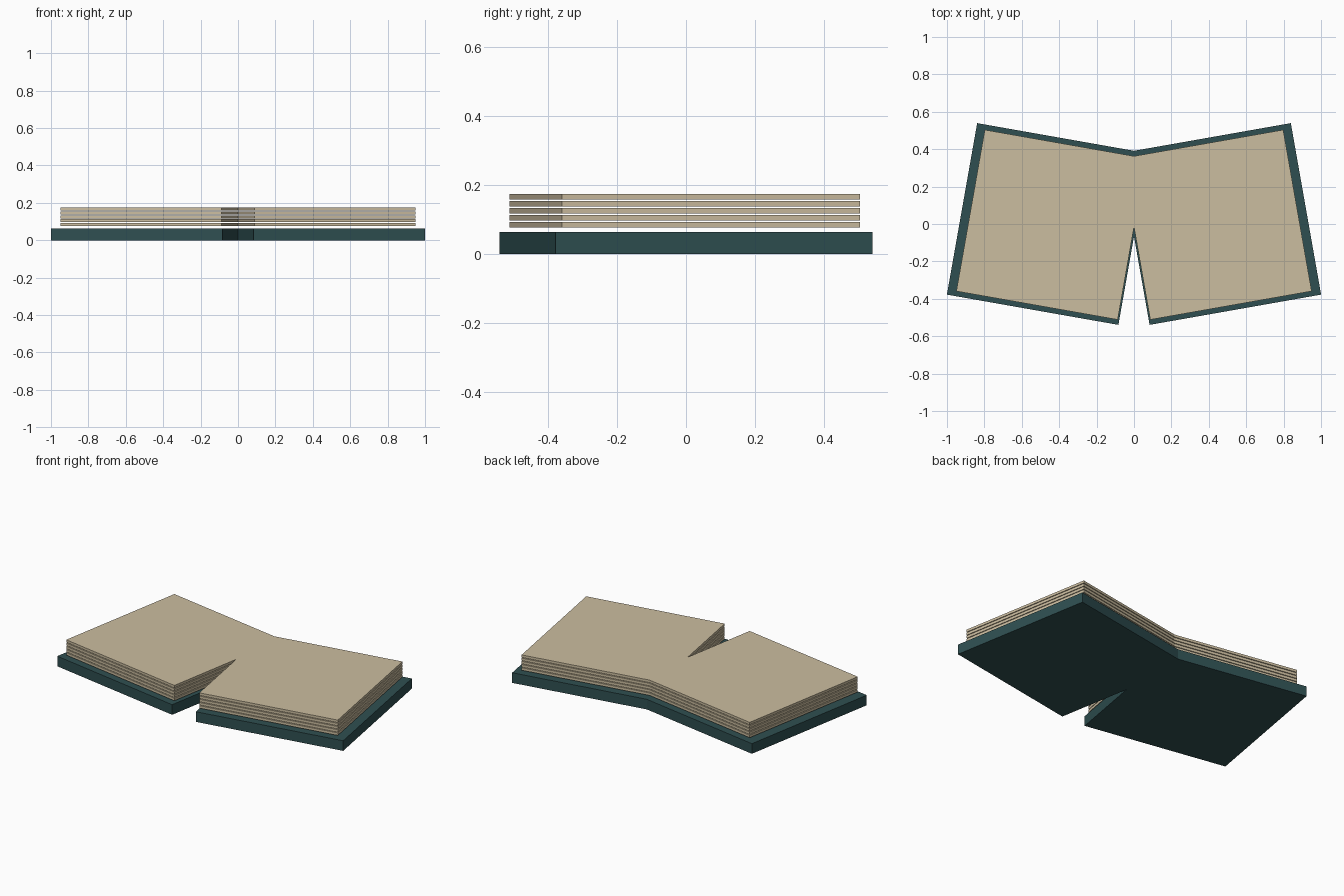
import bpy, bmesh
from math import radians, sin, cos, tan

if "Cube" in bpy.data.objects:
    bpy.data.objects.remove(bpy.data.objects["Cube"])

ANGLE = radians(10)


def material(name, color):
    m = bpy.data.materials.new(name)
    m.diffuse_color = (*color, 1)
    m.use_nodes = True
    m.node_tree.nodes["Principled BSDF"].inputs["Base Color"].default_value = m.diffuse_color
    return m


def spread_outline(size, cx, cy):
    """Outline of two tilted square leaves merged at the middle."""
    h = size / 2

    def corner(u, v):
        return (cx + u * h * cos(ANGLE) - v * h * sin(ANGLE),
                cy + u * h * sin(ANGLE) + v * h * cos(ANGLE))

    inner, outer, back = corner(-1, -1), corner(1, -1), corner(1, 1)
    notch = (0, inner[1] + inner[0] / tan(ANGLE))
    spine = (0, back[1] - back[0] * tan(ANGLE))
    left = [(-x, y) for x, y in (back, outer, inner)]
    return [notch, inner, outer, back, spine] + left


def slab(name, outline, z, thickness, mat):
    bm = bmesh.new()
    face = bm.faces.new([bm.verts.new((x, y, z)) for x, y in outline])
    ext = bmesh.ops.extrude_face_region(bm, geom=[face], use_keep_orig=True)
    top = [v for v in ext["geom"] if isinstance(v, bmesh.types.BMVert)]
    bmesh.ops.translate(bm, verts=top, vec=(0, 0, thickness))
    bmesh.ops.recalc_face_normals(bm, faces=bm.faces)
    # The outline is concave, so split the caps cleanly
    bmesh.ops.triangulate(bm, faces=[f for f in bm.faces if len(f.verts) > 4])
    me = bpy.data.meshes.new(name)
    bm.to_mesh(me)
    bm.free()
    me.materials.append(mat)
    ob = bpy.data.objects.new(name, me)
    bpy.context.collection.objects.link(ob)
    return ob


teal = material("cover_teal", (0.028, 0.078, 0.082))
cream = material("paper_cream", (0.60, 0.51, 0.35))

# Open cover
slab("cover", spread_outline(0.931, 0.461, 0), 0, 0.064, teal)

# Five separated page layers
pages = spread_outline(0.876, 0.4425, -0.004)
for i in range(5):
    slab(f"page_layer_{i + 1}", pages, 0.077 + i * 0.0203, 0.016, cream)
